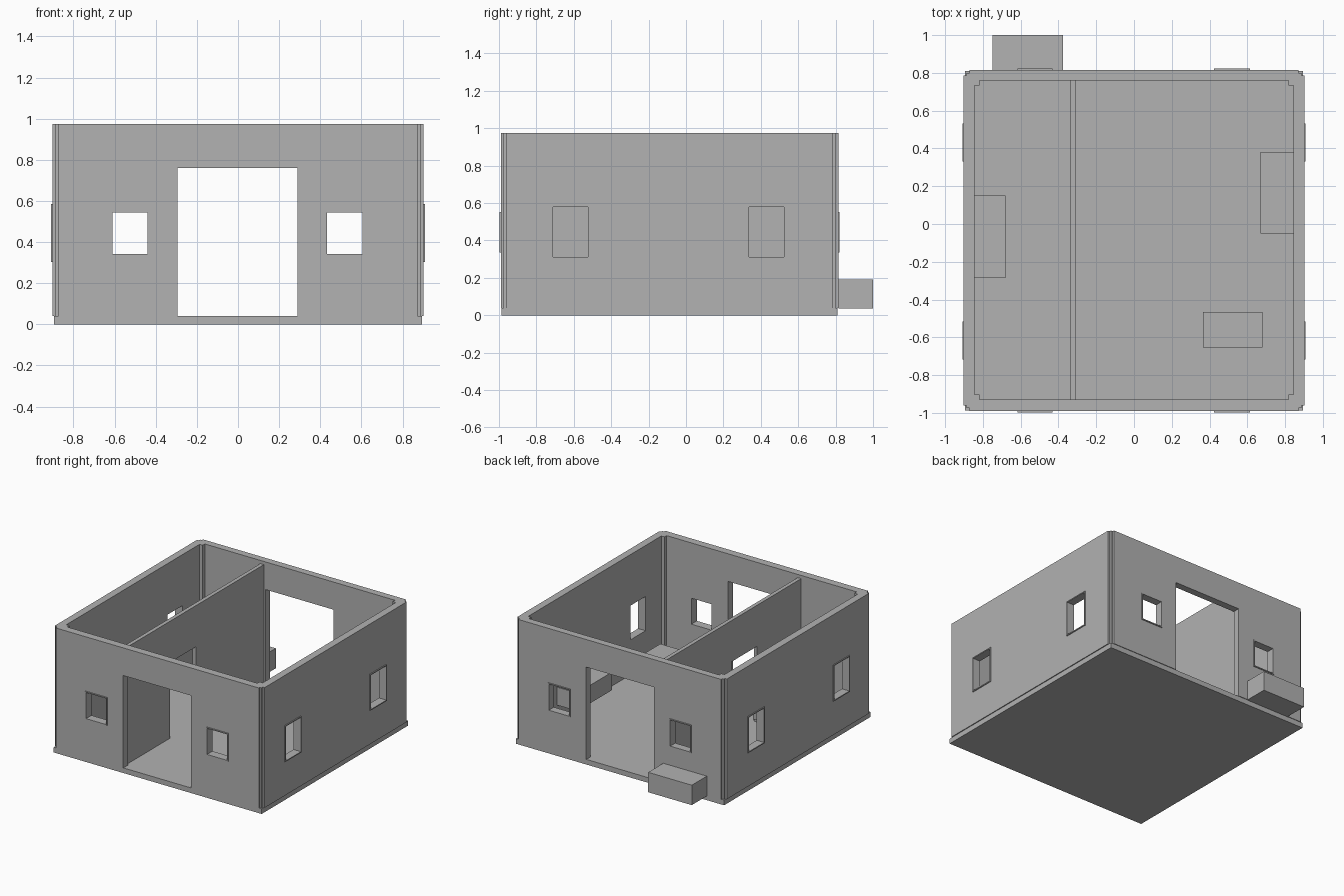
import bpy
import bmesh

cube = bpy.data.objects.get("Cube")
if cube:
    bpy.data.objects.remove(cube, do_unlink=True)

grey = bpy.data.materials.new("plain grey")
grey.use_nodes = True
colour = (0.445, 0.445, 0.445, 1)
grey.diffuse_color = colour
grey.node_tree.nodes["Principled BSDF"].inputs["Base Color"].default_value = colour


def prism(name, outline, z0, z1):
    """Extrude a closed plan outline from z0 to z1."""
    bm = bmesh.new()
    base = bm.faces.new([bm.verts.new((x, y, z0)) for x, y in outline])
    top = bmesh.ops.extrude_face_region(bm, geom=[base])["geom"]
    for v in top:
        if isinstance(v, bmesh.types.BMVert):
            v.co.z = z1
    bmesh.ops.recalc_face_normals(bm, faces=bm.faces)
    mesh = bpy.data.meshes.new(name)
    bm.to_mesh(mesh)
    bm.free()
    mesh.materials.append(grey)
    obj = bpy.data.objects.new(name, mesh)
    bpy.context.collection.objects.link(obj)
    return obj


def box(name, x0, x1, y0, y1, z0, z1):
    return prism(name, [(x0, y0), (x1, y0), (x1, y1), (x0, y1)], z0, z1)


def cut(obj, cutter):
    """Subtract the cutter from the object, then discard it."""
    cutter.hide_render = True
    mod = obj.modifiers.new("opening", "BOOLEAN")
    mod.operation = "DIFFERENCE"
    mod.solver = "EXACT"
    mod.object = cutter
    bpy.context.view_layer.objects.active = obj
    bpy.ops.object.modifier_apply(modifier=mod.name)
    bpy.data.objects.remove(cutter, do_unlink=True)


def stepped_outline(x, y0, y1, step, count):
    """Rectangle whose four corners are cut back in small square steps."""
    cy, hy = (y0 + y1) / 2, (y1 - y0) / 2
    corner = [(x, hy - count * step)]
    for i in range(count):
        inset = (i + 1) * step
        corner.append((x - inset, hy - (count - i) * step))
        corner.append((x - inset, hy - (count - i - 1) * step))
    back = corner[::-1]
    pts = corner + [(-a, b) for a, b in back]
    pts += [(-a, -b) for a, b in corner] + [(a, -b) for a, b in back]
    return [(a, b + cy) for a, b in pts]


FLOOR, TOP = 0.04, 0.975
X_OUT, X_IN = 0.902, 0.845
FRONT, FRONT_IN, BACK_IN, BACK = -0.99, -0.93, 0.76, 0.815

# Floor slab and outer walls with stepped corners
box("floor", -0.895, 0.895, -0.987, 0.81, 0, FLOOR)
walls = prism("outer_walls", stepped_outline(X_OUT, FRONT, BACK, 0.015, 2), FLOOR, TOP)
cut(walls, prism("room_cutter", stepped_outline(X_IN, FRONT_IN, BACK_IN, 0.027, 1),
                 FLOOR - 0.1, TOP + 0.1))

# Front and back doorways
for y0, y1 in ((-1.1, -0.9), (0.7, 0.9)):
    cut(walls, box("door_cutter", -0.295, 0.29, y0, y1, FLOOR - 0.1, 0.76))

# Windows: a thin frame lining each hole, standing slightly proud outside
RIM, PROUD = 0.008, 0.007


def window(name, along_x, a0, a1, d0, d1, z0, z1):
    def block(label, grow, deep):
        a = (a0 - grow, a1 + grow)
        d = (d0 - deep, d1 + deep)
        spans = a + d if along_x else d + a
        return box(label, *spans, z0 - grow, z1 + grow)
    cut(walls, block("window_cutter", RIM, 0.02))
    frame = block(name, RIM, 0)
    cut(frame, block("pane_cutter", 0, 0.05))


for side, a0, a1 in (("right", -0.61, -0.44), ("left", 0.432, 0.605)):
    window("front_window_frame_" + side, True, a0, a1, FRONT - PROUD, FRONT_IN, 0.343, 0.545)
    window("back_window_frame_" + side, True, a0, a1, BACK_IN, BACK + PROUD, 0.343, 0.545)
for place, a0, a1 in (("front", -0.71, -0.525), ("back", 0.338, 0.525)):
    window("left_window_frame_" + place, False, a0, a1, X_IN, X_OUT + PROUD, 0.312, 0.578)
    window("right_window_frame_" + place, False, a0, a1, -X_OUT - PROUD, -X_IN, 0.312, 0.578)

# Inner partition with its doorway
partition = box("partition_wall", -0.34, -0.31, FRONT_IN, BACK_IN, FLOOR, 0.95)
cut(partition, box("partition_door_cutter", -0.5, -0.2, -0.39, -0.075, FLOOR - 0.1, 0.63))

# Plain blocks: outside step, wall units and a free block in the main room
box("outside_block", -0.75, -0.375, BACK, 1.0, 0.035, 0.19)
box("right_wall_unit", -X_IN, -0.68, -0.285, 0.15, 0.36, 0.51)
box("left_wall_unit", 0.67, X_IN, -0.05, 0.38, 0.15, 0.29)
box("room_block", 0.365, 0.68, -0.655, -0.465, 0.12, 0.275)
